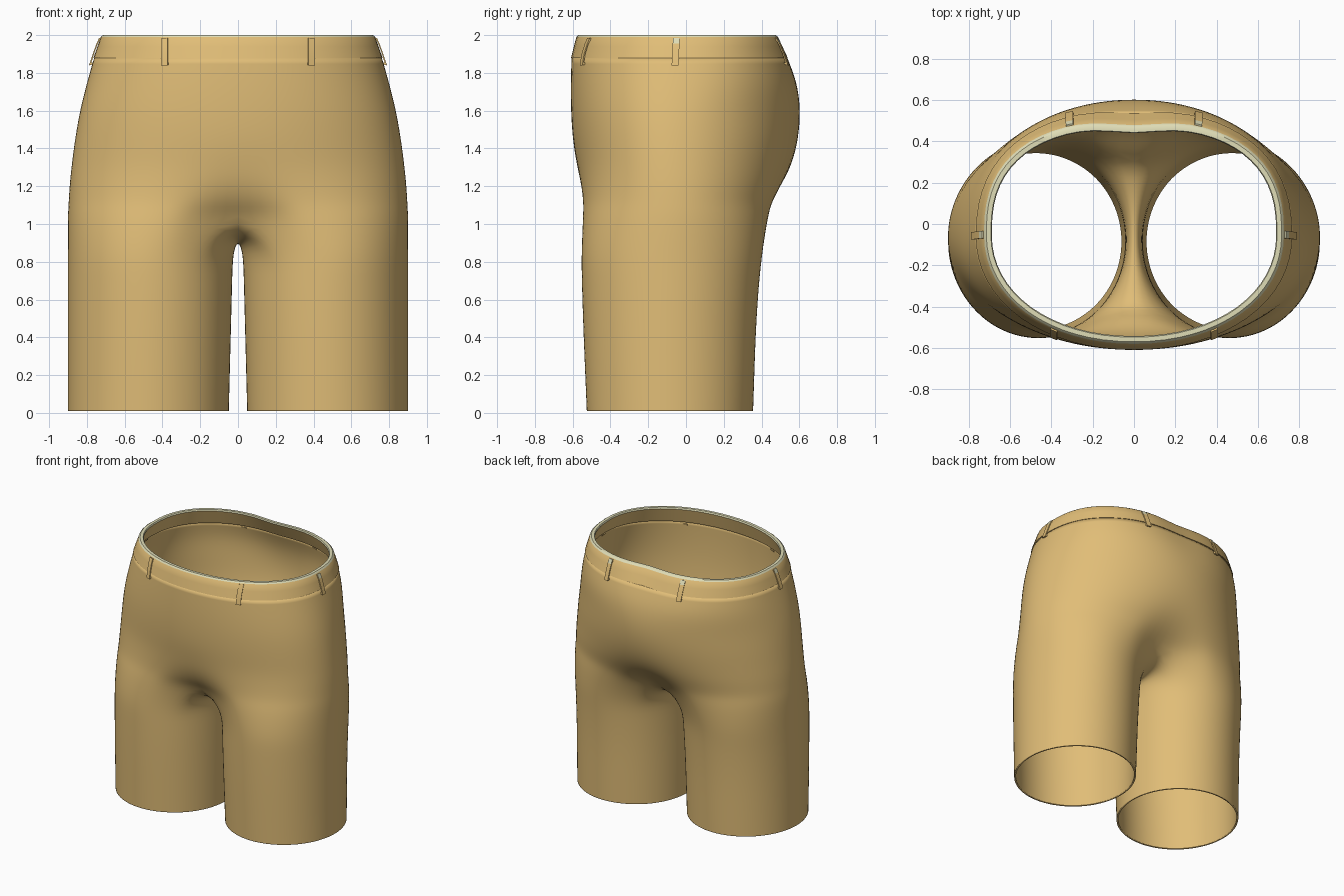
import bpy, bmesh, math
from mathutils import Vector

if "Cube" in bpy.data.objects:
    bpy.data.objects.remove(bpy.data.objects["Cube"])


def material(name, rgb):
    m = bpy.data.materials.new(name)
    m.diffuse_color = (*rgb, 1)
    m.use_nodes = True
    m.node_tree.nodes["Principled BSDF"].inputs["Base Color"].default_value = m.diffuse_color
    return m


TAN = material("tan cloth", (0.75, 0.51, 0.185))
CREAM = material("cream trim", (0.74, 0.72, 0.47))

# Silhouette tables: height, value
WIDTH = [(0, .90), (1.0, .90), (1.2, .892), (1.4, .872), (1.6, .838), (1.8, .787), (1.88, .762), (2, .72)]
FRONT = [(0, -.525), (.6, -.55), (1.1, -.558), (1.3, -.58), (1.5, -.607), (1.7, -.612), (1.88, -.606), (2, -.575)]
BACK = [(0, .355), (.6, .375), (.9, .41), (1.1, .465), (1.25, .545), (1.4, .592), (1.6, .608), (1.75, .597),
        (1.88, .55), (2, .495)]
M = 16      # columns from front centre to back centre
K = 8       # columns under the crotch on each leg


def interp(table, z):
    for (z0, v0), (z1, v1) in zip(table, table[1:]):
        if z <= z1:
            return v0 + (v1 - v0) * (z - z0) / (z1 - z0)
    return table[-1][1]


def hip_point(z, ang):
    """Point on the body outline; ang -90 deg is front, +90 deg is back."""
    top = max(0, min(1, (z - 1.6) / .4))
    cy = -.07 + .02 * top
    c, s = math.cos(ang), math.sin(ang)
    y_end = interp(BACK if s > 0 else FRONT, z)
    n = 2 + .5 * top if s > 0 else 2.1
    x = interp(WIDTH, z) * math.copysign(abs(c) ** (2 / n), c)
    y = cy + (y_end - cy) * abs(s) ** (2 / n)
    if s > 0:                                   # hollow at the small of the back
        y -= .025 * top * math.exp(-(x / .17) ** 2)
    return Vector((x, y, z))


def leg_point(z, ang):
    inner = .05 - .022 * min(1, z / .86)
    f, b = interp(FRONT, z), interp(BACK, z)
    w = interp(WIDTH, z)
    return Vector(((w + inner) / 2 + (w - inner) / 2 * 1.012 * math.cos(ang),
                   (f + b) / 2 + (b - f) / 2 * 1.012 * math.sin(ang), z))


def finish(name, bm, mats=(TAN,), angle=40):
    me = bpy.data.meshes.new(name)
    bm.to_mesh(me)
    bm.free()
    ob = bpy.data.objects.new(name, me)
    bpy.context.collection.objects.link(ob)
    for m in mats:
        me.materials.append(m)
    bpy.ops.object.select_all(action='DESELECT')
    ob.select_set(True)
    bpy.context.view_layer.objects.active = ob
    bpy.ops.object.shade_smooth_by_angle(angle=math.radians(angle))
    return ob


# Shorts body: right half lofted from waist to hem, then mirrored
SPREAD = math.radians(125)
bm = bmesh.new()
rows = []
# height, blend towards the leg outline, depth of the centre crease
for z, w, crease in [(1.88, 0, 0), (1.75, 0, 0), (1.6, 0, 0), (1.45, 0, 0), (1.32, .05, .005),
                     (1.21, .2, .02), (1.11, .4, .07), (1.03, .65, .17)]:
    row = []
    for j in range(M + 1):
        t = 2 * j / M - 1
        p = hip_point(z, t * math.pi / 2).lerp(leg_point(z, t * SPREAD), w)
        if j in (0, M):
            p = hip_point(z, t * math.pi / 2)
            p.x = 0
            p.y -= t * crease
        p.x *= 1.005
        p.y *= 1.005
        row.append(bm.verts.new(p))
    rows.append(row)
for a, b in zip(rows, rows[1:]):
    for j in range(M):
        bm.faces.new((a[j], b[j], b[j + 1], a[j + 1]))

# Crotch seam dips between the front and back centre points
ring = rows[-1]
y0, y1 = ring[M].co.y, ring[0].co.y
for k in range(1, K):
    u = k / K
    ring.append(bm.verts.new((0, y0 + (y1 - y0) * u, .915 + .115 * (2 * u - 1) ** 2)))

# Legs
N = M + K
for z in (.85, .7, .45, .2, .03, .01):
    angles = [(2 * j / M - 1) * SPREAD for j in range(M + 1)]
    angles += [SPREAD + (2 * math.pi - 2 * SPREAD) * k / K for k in range(1, K)]
    new = [bm.verts.new(leg_point(z, a)) for a in angles]
    for j in range(N):
        i = (j + 1) % N
        bm.faces.new((ring[j], new[j], new[i], ring[i]))
    ring = new
body = finish("shorts_body", bm, angle=80)
mirror = body.modifiers.new("mirror", 'MIRROR')
mirror.use_clip = True
sub = body.modifiers.new("smooth", 'SUBSURF')
sub.levels = sub.render_levels = 2
shell = body.modifiers.new("cloth", 'SOLIDIFY')
shell.thickness = .012
shell.offset = -1

# Waistband: closed ring with a cream top edge
SEG = 64
bm = bmesh.new()
loops = []
for z, inset in [(1.878, 0), (1.94, 0), (1.99, 0), (2.0, .008), (2.0, .03), (1.99, .038), (1.878, .035)]:
    loop = []
    for i in range(SEG):
        a = 2 * math.pi * i / SEG
        p = hip_point(z, a)
        d = hip_point(z, a + .02) - hip_point(z, a - .02)
        loop.append(bm.verts.new(p + Vector((d.y, -d.x, 0)).normalized() * (.003 - inset)))
    loops.append(loop)
for k, a in enumerate(loops):
    b = loops[(k + 1) % len(loops)]
    for i in range(SEG):
        n = (i + 1) % SEG
        f = bm.faces.new((a[i], a[n], b[n], b[i]))
        f.material_index = 1 if k in (2, 3, 4) else 0
bmesh.ops.recalc_face_normals(bm, faces=bm.faces)
finish("waistband", bm, (TAN, CREAM))


def outline_angle(x, sign, z):
    """Outline angle on the front (-1) or back (+1) whose x matches."""
    return min((sign * math.pi * i / 2000 for i in range(1001)), key=lambda a: abs(hip_point(z, a).x - x))


# Belt loops: thin bracket-shaped straps with both ends tucked into the band
def belt_loop(name, x, sign, mirrored, pale):
    bm = bmesh.new()

    def at(z):
        a = outline_angle(x, sign, z) if sign else 0
        return hip_point(z, a)

    a = outline_angle(x, sign, 1.9) if sign else 0
    d = hip_point(1.9, a + .02) - hip_point(1.9, a - .02)
    out = Vector((d.y, -d.x, 0)).normalized()
    side = Vector((-out.y, out.x, 0))
    path = [(1.978, -.02), (1.985, .010), (1.955, .014), (1.90, .014), (1.84, .014), (1.848, -.02)]
    inner = [(1.968, -.02), (1.968, .004), (1.95, .007), (1.90, .007), (1.855, .006), (1.858, -.02)]
    sec = []
    for (zo, oo), (zi, oi) in zip(path, inner):
        po, pi = at(zo) + out * oo, at(zi) + out * oi
        sec.append([bm.verts.new(p + side * s) for p, s in
                    ((po, -.018), (po, .018), (pi, .018), (pi, -.018))])
    for k, (a, b) in enumerate(zip(sec, sec[1:])):
        for i in range(4):
            f = bm.faces.new((a[i], a[(i + 1) % 4], b[(i + 1) % 4], b[i]))
            f.material_index = 1 if pale and k < 2 and i == 0 else 0
    bm.faces.new(sec[0])
    bm.faces.new(sec[-1])
    if mirrored:
        for v in bm.verts:
            v.co.x *= -1
    bmesh.ops.recalc_face_normals(bm, faces=bm.faces)
    finish(name, bm, (TAN, CREAM), 30)


for label, x, sign, pale in [("front", .385, -1, False), ("side", 0, 0, True), ("back", .31, 1, True)]:
    belt_loop(label + "_belt_loop_right", x, sign, False, pale)
    belt_loop(label + "_belt_loop_left", x, sign, True, pale)
